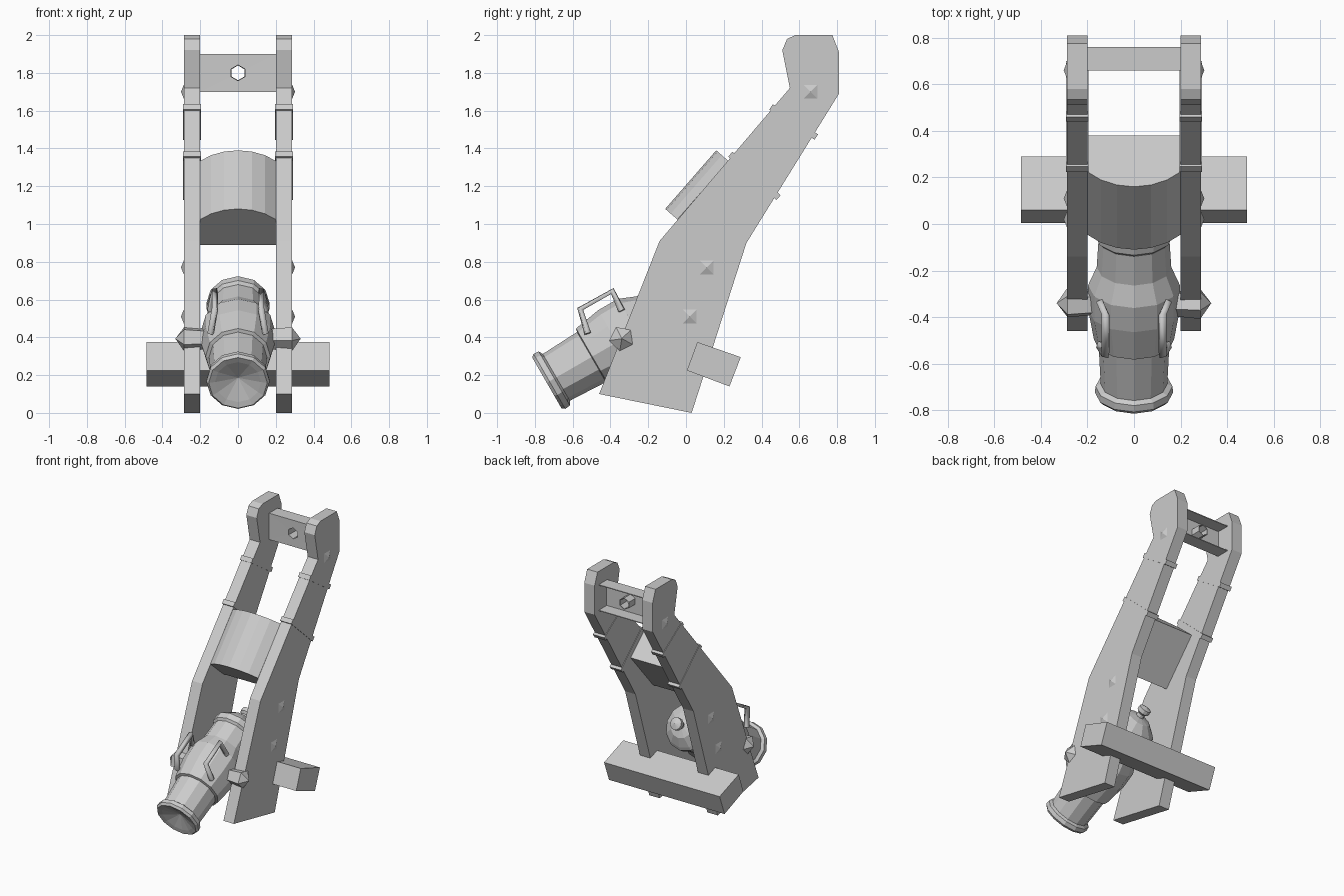
import bpy, bmesh, math
from mathutils import Vector, Matrix

old = bpy.data.objects.get("Cube")
if old:
    bpy.data.objects.remove(old)

grey = bpy.data.materials.new("plain_grey")
grey.use_nodes = True
tone = (0.6, 0.6, 0.6, 1)
grey.diffuse_color = tone
grey.node_tree.nodes["Principled BSDF"].inputs["Base Color"].default_value = tone


def finish(name, bm):
    bmesh.ops.recalc_face_normals(bm, faces=bm.faces)
    mesh = bpy.data.meshes.new(name)
    bm.to_mesh(mesh)
    bm.free()
    mesh.materials.append(grey)
    ob = bpy.data.objects.new(name, mesh)
    bpy.context.collection.objects.link(ob)
    return ob


def prism(name, outline, x0, x1):
    """Extrude a (y, z) outline from x0 to x1."""
    bm = bmesh.new()
    face = bm.faces.new([bm.verts.new((x0, y, z)) for y, z in outline])
    ext = bmesh.ops.extrude_face_region(bm, geom=[face])
    moved = [v for v in ext["geom"] if isinstance(v, bmesh.types.BMVert)]
    bmesh.ops.translate(bm, verts=moved, vec=(x1 - x0, 0, 0))
    return finish(name, bm)


def lathe(name, profile, sides, origin, axis, spin=0.0):
    """Turn a (distance, radius) profile around an axis; radius 0 makes a tip."""
    bm = bmesh.new()
    axis = Vector(axis).normalized()
    ref = Vector((1, 0, 0)) if abs(axis.x) < 0.9 else Vector((0, 0, 1))
    side = axis.cross(ref).normalized()
    other = axis.cross(side)
    rings = []
    for s, r in profile:
        mid = Vector(origin) + axis * s
        angles = [spin + math.tau * i / sides for i in range(sides)] if r else [0]
        rings.append([bm.verts.new(mid + r * (side * math.cos(a) + other * math.sin(a)))
                      for a in angles])
    for a, b in zip(rings, rings[1:]):
        for i in range(sides):
            j = (i + 1) % sides
            quad = [a[i % len(a)], a[j % len(a)], b[j % len(b)], b[i % len(b)]]
            bm.faces.new(list(dict.fromkeys(quad)))
    for ring in (rings[0], rings[-1]):
        if len(ring) > 1:
            bm.faces.new(ring)
    return finish(name, bm)


# Side cheeks, straps, bolts, trunnions and handles, once per side
cheek = [(-0.46, 0.10), (0.03, 0), (0.32, 0.90), (0.81, 1.69), (0.81, 1.91),
         (0.775, 2), (0.58, 2), (0.535, 1.98), (0.51, 1.92), (0.55, 1.72), (-0.14, 0.91)]
straps = {"upper": ((0.45, 1.62), (0.69, 1.46)), "lower": ((0.235, 1.37), (0.49, 1.14))}
bolts = [(0.66, 1.70), (0.11, 0.77), (0.02, 0.51)]

for sx, label in ((1, "left"), (-1, "right")):
    prism(label + "_cheek", cheek, sx * 0.2, sx * 0.287)

    for level, (front, back) in straps.items():
        f, b = Vector(front), Vector(back)
        d = (b - f).normalized()
        n = Vector((-d.y, d.x)) * 0.017
        prism(f"{label}_{level}_strap", [f - n, b - n, b + n, f + n], sx * 0.196, sx * 0.291)

    for i, (y, z) in enumerate(bolts):
        lathe(f"{label}_bolt_{i + 1}", [(0, 0.058), (0.017, 0)], 4,
              (sx * 0.285, y, z), (sx, 0, 0), math.pi / 4)

    lathe(label + "_trunnion", [(0.1, 0.05), (0.285, 0.068), (0.332, 0)], 5,
          (0, -0.34, 0.393), (sx, 0, 0), 0.15)

    curve = bpy.data.curves.new(label + "_handle", "CURVE")
    curve.dimensions = "3D"
    curve.bevel_depth = 0.02
    curve.bevel_resolution = 0
    curve.use_fill_caps = True
    path = [(0.145, -0.52, 0.42), (0.122, -0.56, 0.55), (0.122, -0.39, 0.645), (0.145, -0.34, 0.54)]
    spline = curve.splines.new("POLY")
    spline.points.add(len(path) - 1)
    for p, (x, y, z) in zip(spline.points, path):
        p.co = (sx * x, y, z, 1)
    curve.materials.append(grey)
    bpy.context.collection.objects.link(bpy.data.objects.new(label + "_handle", curve))

# Cross beam at the rear foot
prism("cross_beam", [(0.06, 0.375), (0.29, 0.295), (0.23, 0.14), (0.005, 0.225)], -0.485, 0.485)

# Arched block between the cheeks
along, inward = Vector((0, 0.27, 0.31)), Vector((0, 0.755, -0.657))
half, rise = 0.2, 0.085
radius = (half ** 2 + rise ** 2) / (2 * rise)
arc = math.asin(half / radius)
bm = bmesh.new()
crown = Vector((0, -0.11, 1.08))
rim = []
for i in range(7):
    a = arc * (i / 3 - 1)
    rim.append(crown + Vector((radius * math.sin(a), 0, 0)) + inward * radius * (1 - math.cos(a)))
rim += [crown + inward * 0.29 + Vector((x, 0, 0)) for x in (half, -half)]
base = bm.faces.new([bm.verts.new(p) for p in rim])
ext = bmesh.ops.extrude_face_region(bm, geom=[base])
bmesh.ops.translate(bm, verts=[v for v in ext["geom"] if isinstance(v, bmesh.types.BMVert)], vec=along)
finish("arched_block", bm)

# Top channel: front web with a hexagonal hole, two flanges and a sleeve
bm = bmesh.new()
hexagon = [(0.045 * math.sin(k * math.pi / 3), 1.8 + 0.045 * math.cos(k * math.pi / 3)) for k in range(6)]
frame = [(0, 1.9), (0.2, 1.9), (0.2, 1.7), (0, 1.7), (-0.2, 1.7), (-0.2, 1.9)]
inner = [bm.verts.new((x, 0.665, z)) for x, z in hexagon]
outer = [bm.verts.new((x, 0.665, z)) for x, z in frame]
deep = [bm.verts.new((x, 0.74, z)) for x, z in hexagon]
for i in range(6):
    j = (i + 1) % 6
    bm.faces.new((inner[i], inner[j], outer[j], outer[i]))
    bm.faces.new((inner[i], inner[j], deep[j], deep[i]))
channel = finish("top_channel", bm)
solid = channel.modifiers.new("thickness", "SOLIDIFY")
solid.thickness = 0.006
for name, z in (("upper", 1.894), ("lower", 1.70)):
    prism(f"channel_{name}_flange", [(0.66, z), (0.76, z), (0.76, z + 0.006), (0.66, z + 0.006)], -0.2, 0.2)

# Mortar barrel with flared muzzle, swollen chamber and breech knob
barrel = [(0.045, 0), (0, 0.122), (-0.008, 0.155), (0.008, 0.168), (0.038, 0.165), (0.05, 0.143),
          (0.265, 0.153), (0.27, 0.172), (0.42, 0.197), (0.54, 0.197), (0.63, 0.16),
          (0.77, 0.152), (0.785, 0.168), (0.83, 0.168), (0.85, 0.15), (0.9, 0.09),
          (0.915, 0.028), (0.94, 0.028), (0.955, 0.045), (0.985, 0.045), (1.0, 0)]
lathe("barrel", barrel, 12, (0, -0.73, 0.163), (0, 0.866, 0.5))
